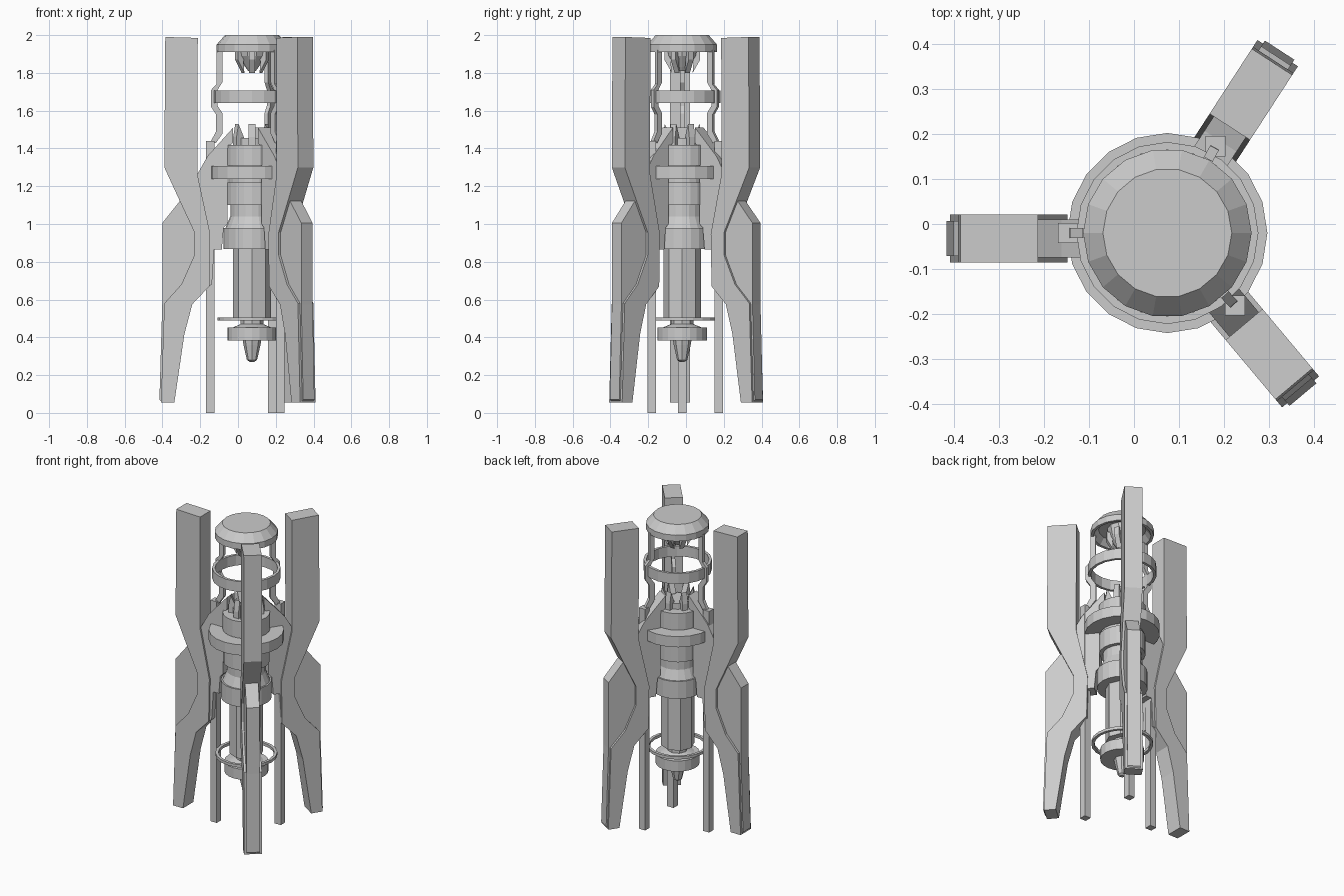
import bpy, bmesh
from math import sin, cos, pi, radians
from mathutils import Matrix, Vector

if "Cube" in bpy.data.objects:
    bpy.data.objects.remove(bpy.data.objects["Cube"])

CX, CY = 0.074, -0.02          # axis of the core


def finish(name, bm):
    bmesh.ops.recalc_face_normals(bm, faces=bm.faces)
    me = bpy.data.meshes.new(name)
    bm.to_mesh(me)
    bm.free()
    ob = bpy.data.objects.new(name, me)
    bpy.context.collection.objects.link(ob)
    return ob


def lathe(name, profile, n=20, closed=False):
    """Revolve (r, z) points round the core axis; open profiles get end caps."""
    bm = bmesh.new()
    rows = [[bm.verts.new((CX + r * cos(2 * pi * i / n), CY + r * sin(2 * pi * i / n), z))
             for i in range(n)] for r, z in profile]
    pairs = list(zip(rows, rows[1:]))
    if closed:
        pairs.append((rows[-1], rows[0]))
    else:
        bm.faces.new(rows[0])
        bm.faces.new(rows[-1])
    for a, b in pairs:
        for i in range(n):
            j = (i + 1) % n
            bm.faces.new((a[i], a[j], b[j], b[i]))
    return finish(name, bm)


def ring(name, r0, r1, z0, z1, n=20):
    return lathe(name, [(r0, z0), (r1, z0), (r1, z1), (r0, z1)], n, True)


def plate(name, profile, width, angle, shift=0, side=0):
    """Extrude an (r, z) outline to a width and stand it radially at an angle."""
    bm = bmesh.new()
    f = bm.faces.new([bm.verts.new((r + shift, side - width / 2, z)) for r, z in profile])
    ext = bmesh.ops.extrude_face_region(bm, geom=[f])
    verts = [v for v in ext["geom"] if isinstance(v, bmesh.types.BMVert)]
    bmesh.ops.translate(bm, verts=verts, vec=(0, width, 0))
    bm.transform(Matrix.Translation((CX, CY, 0)) @ Matrix.Rotation(radians(angle), 4, 'Z'))
    return finish(name, bm)


def box(name, centre, size):
    bm = bmesh.new()
    bmesh.ops.create_cube(bm, size=1)
    bm.transform(Matrix.Translation(centre) @ Matrix.Diagonal(Vector((*size, 1))))
    return finish(name, bm)


# Three large outer arms, each with an outer armour panel and an inner web
ARM = [(.459, 1.99), (.287, 1.985), (.289, 1.264), (.221, .946), (.226, .67),
       (.316, .575), (.358, .416), (.411, .055), (.482, .055), (.464, .58),
       (.374, .68), (.305, .835), (.305, .956), (.379, 1.115), (.464, 1.30)]
PANEL = [(.379, 1.125), (.475, 1.005), (.475, .575), (.49, .07), (.478, .06),
         (.462, .58), (.372, .68), (.303, .835), (.303, .956)]
WEB = [(.29, 1.262), (.235, 1.36), (.10, 1.51), (.10, 1.43), (.13, 1.40),
       (.13, 1.0), (.15, .98), (.16, .865), (.2, .865), (.212, .68),
       (.228, .67), (.223, .946)]
for i, (ang, shift, side) in enumerate([(180, 0, .012), (57, -.014, .012), (-50, -.022, 0)]):
    plate(f"outer_arm_{i}", ARM, .107, ang, shift, side)
    plate(f"arm_panel_{i}", PANEL, .078, ang, shift, side)
    plate(f"arm_web_{i}", WEB, .085, ang, 0, side)

# Square support rods and the bent struts that carry the dome
STRUT = [(.188, 1.92), (.188, 1.74), (.216, 1.71), (.216, 1.62), (.19, 1.58), (.19, 1.49),
         (.222, 1.43), (.19, 1.43), (.155, 1.48), (.155, 1.585), (.182, 1.625),
         (.182, 1.71), (.157, 1.75), (.157, 1.92)]
for i, ang in enumerate((180, 61, -47)):
    a = radians(ang)
    box(f"support_rod_{i}", (CX + .22 * cos(a), CY + .22 * sin(a), .72), (.045, .045, 1.44))
    plate(f"dome_strut_{i}", STRUT, .022, ang)

# Hollow dome and the emitter below it
lathe("dome", [(0, 1.96), (.14, 1.95), (.17, 1.91), (.187, 1.91), (.187, 1.95),
               (.143, 2.0), (0.001, 2.0)], 18)
lathe("dome_emitter", [(.09, 1.96), (.075, 1.89), (.035, 1.83), (.02, 1.81)], 10)

# Guide rings
ring("upper_ring", .185, .202, 1.64, 1.708)
ring("collar_ring", .13, .222, 1.237, 1.306)
ring("lower_ring", .165, .183, .488, .506)

# Stacked core
lathe("core_upper", [(.08, 1.455), (.08, 1.418), (.14, 1.418), (.14, 1.31), (.125, 1.31),
                     (.125, 1.22), (.138, 1.22), (.138, 1.1), (.115, 1.1), (.115, 1.04),
                     (.14, .98), (.15, .98), (.15, .867), (.09, .867)])
lathe("core_body", [(.1, .87), (.1, .505), (.06, .505), (.06, .453)], 8)
lathe("core_foot", [(.06, .47), (.1, .453), (.13, .453), (.13, .384), (.05, .384)])
lathe("core_nozzle", [(.05, .39), (.045, .36), (.027, .28), (.012, .27)], 8)

# Prongs facing each other across the gap
UP = [(.105, 1.41), (.105, 1.46), (.092, 1.53), (.06, 1.46), (.06, 1.41)]
DOWN = [(.095, 1.92), (.095, 1.87), (.055, 1.80), (.06, 1.86), (.05, 1.92)]
for i in range(6):
    plate(f"lower_prong_{i}", UP, .035, 30 + 60 * i)
    plate(f"upper_prong_{i}", DOWN, .03, 30 + 60 * i)
